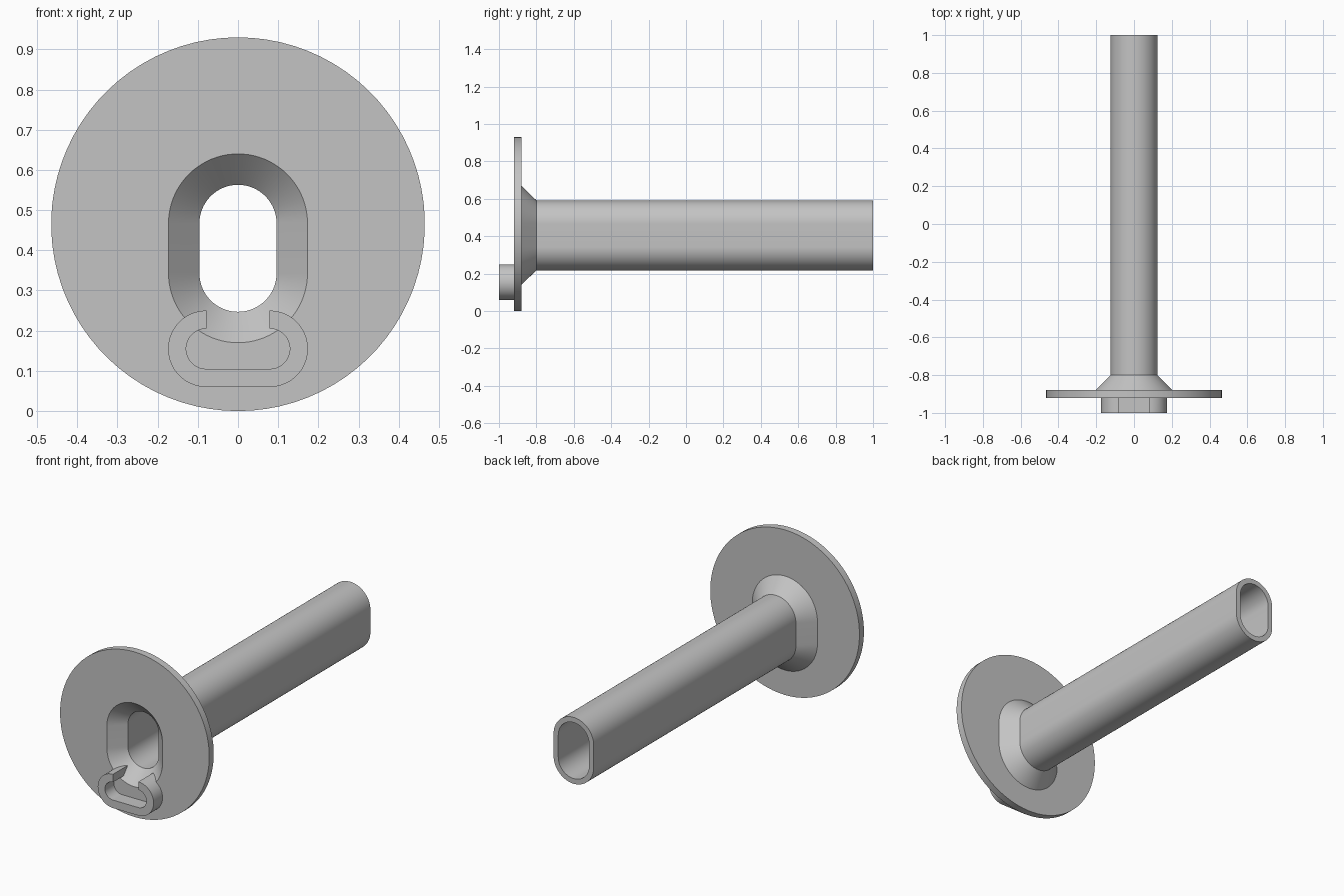
import bpy, bmesh
from math import pi, sin, cos, hypot, radians

if "Cube" in bpy.data.objects:
    bpy.data.objects.remove(bpy.data.objects["Cube"])

grey = bpy.data.materials.new("plain_grey")
grey.use_nodes = True
colour = (0.55, 0.55, 0.55, 1)
grey.diffuse_color = colour
grey.node_tree.nodes["Principled BSDF"].inputs["Base Color"].default_value = colour

STEPS = 40            # segments per half round
SLOT_Z, SLOT_HALF = 0.405, 0.062
FRONT, BACK, NECK, END = -0.92, -0.88, -0.80, 1.0
INNER_NECK = -0.843
WIDE_IN, WIDE_OUT = 0.173, 0.203
BORE, TUBE = 0.096, 0.125


def slot(y, r):
    """Upright slot-shaped ring."""
    ring = []
    for side in (0, 1):
        cz = SLOT_Z + SLOT_HALF * (1 - 2 * side)
        for i in range(STEPS + 1):
            a = pi * (side + i / STEPS)
            ring.append((r * cos(a), y, cz + r * sin(a)))
    return ring


def circle(y, r):
    """Round ring with as many points as a slot ring."""
    n = 2 * (STEPS + 1)
    return [(r * cos(2 * pi * (i + 0.5) / n), y, r + r * sin(2 * pi * (i + 0.5) / n))
            for i in range(n)]


def loft(name, rings, closed_ring=True):
    """Skin a closed sequence of rings; open rings get end caps."""
    bm = bmesh.new()
    vs = [[bm.verts.new(p) for p in ring] for ring in rings]
    n = len(vs[0])
    for a, b in zip(vs, vs[1:] + vs[:1]):
        for i in range(n if closed_ring else n - 1):
            j = (i + 1) % n
            bm.faces.new((a[i], a[j], b[j], b[i]))
    if not closed_ring:
        bm.faces.new([r[0] for r in vs])
        bm.faces.new([r[-1] for r in vs])
    bmesh.ops.recalc_face_normals(bm, faces=bm.faces)
    mesh = bpy.data.meshes.new(name)
    bm.to_mesh(mesh)
    bm.free()
    mesh.materials.append(grey)
    ob = bpy.data.objects.new(name, mesh)
    bpy.context.collection.objects.link(ob)
    bpy.ops.object.select_all(action='DESELECT')
    ob.select_set(True)
    bpy.context.view_layer.objects.active = ob
    bpy.ops.object.shade_smooth_by_angle(angle=radians(30))
    return ob


# Round plate, flared funnel and long hollow tube
loft("round_plate", [slot(FRONT, WIDE_IN), circle(FRONT, 0.465),
                     circle(BACK, 0.465), slot(BACK, WIDE_OUT)])
loft("funnel", [slot(FRONT, WIDE_IN), slot(BACK, WIDE_OUT),
                slot(NECK, TUBE), slot(INNER_NECK, BORE)])
loft("tube", [slot(NECK, TUBE), slot(END, TUBE),
              slot(END, BORE), slot(INNER_NECK, BORE)])

# C-shaped catch, reaching back to the plate and the funnel wall
CATCH_Z, CATCH_HALF = 0.155, 0.079


def catch_path(r):
    path = []
    for side in (1, -1):
        for i in range(STEPS + 1):
            a = pi / 2 - pi * i / STEPS - (pi if side < 0 else 0)
            path.append((side * CATCH_HALF + r * cos(a), CATCH_Z + r * sin(a)))
    return path


def rear(x, z):
    depth = WIDE_IN - hypot(x, z - (SLOT_Z - SLOT_HALF))
    return FRONT + max(depth, 0) + 0.012


outer, inner = catch_path(0.095), catch_path(0.05)
loft("catch", [[(x, -1, z) for x, z in outer],
               [(x, rear(x, z), z) for x, z in outer],
               [(x, rear(x, z), z) for x, z in inner],
               [(x, -1, z) for x, z in inner]], closed_ring=False)
